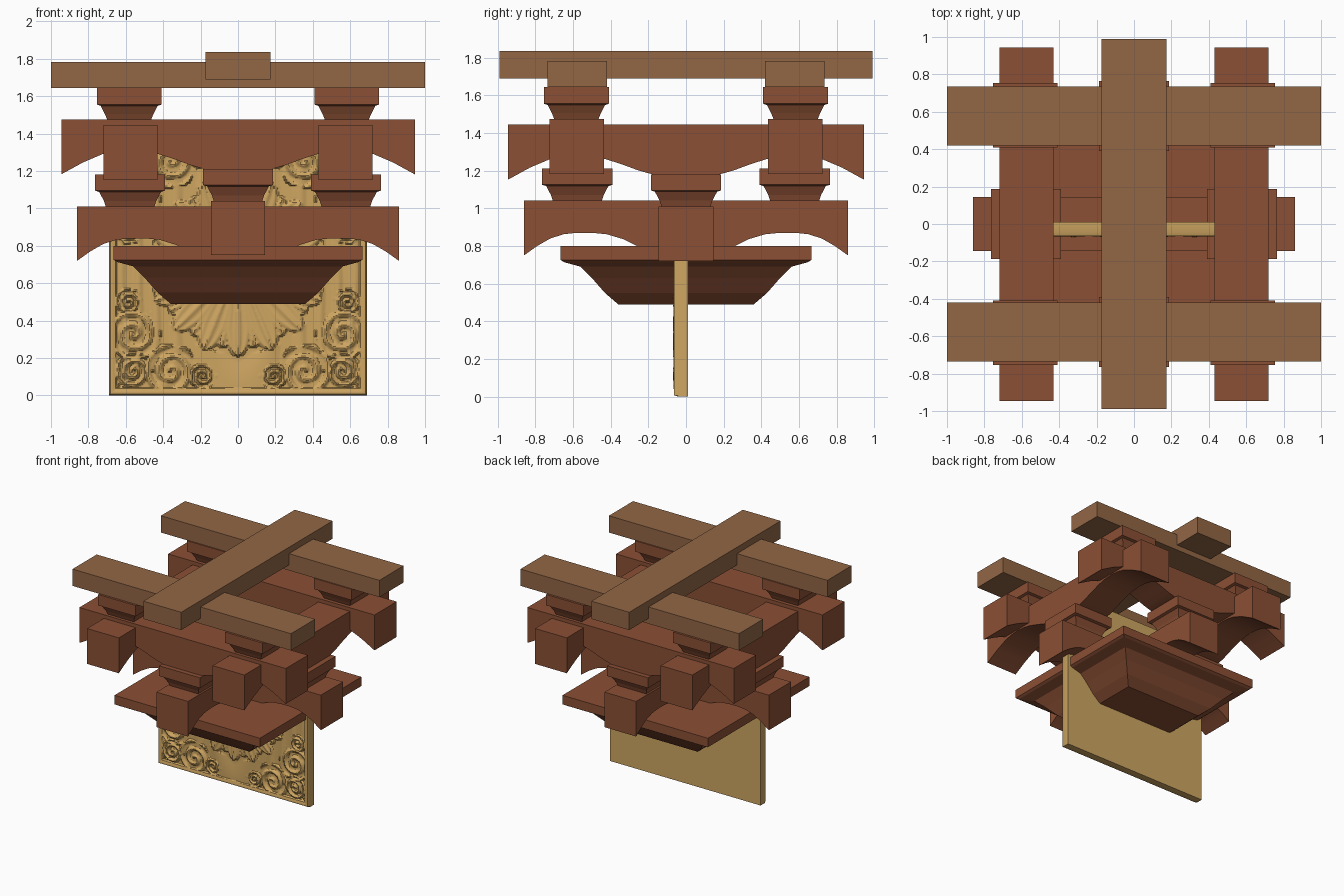
import bpy, bmesh, math
from mathutils import Vector

if "Cube" in bpy.data.objects:
    bpy.data.objects.remove(bpy.data.objects["Cube"])


def material(name, rgb):
    m = bpy.data.materials.new(name)
    m.diffuse_color = (*rgb, 1)
    m.use_nodes = True
    m.node_tree.nodes["Principled BSDF"].inputs["Base Color"].default_value = m.diffuse_color
    return m


RED = material("red_timber", (0.26, 0.08, 0.036))
PALE = material("pale_timber", (0.29, 0.135, 0.06))
GOLD = material("gilt_carving", (0.62, 0.38, 0.12))


def finish(name, bm, mat, smooth=False):
    bmesh.ops.recalc_face_normals(bm, faces=bm.faces)
    me = bpy.data.meshes.new(name)
    bm.to_mesh(me)
    bm.free()
    me.materials.append(mat)
    ob = bpy.data.objects.new(name, me)
    bpy.context.collection.objects.link(ob)
    if smooth:
        bpy.ops.object.select_all(action='DESELECT')
        ob.select_set(True)
        bpy.context.view_layer.objects.active = ob
        bpy.ops.object.shade_smooth_by_angle(angle=math.radians(30))
    return ob


def add_box(bm, lo, hi):
    vs = bmesh.ops.create_cube(bm, size=1)['verts']
    for v in vs:
        v.co = Vector([(lo[i] + hi[i]) / 2 + v.co[i] * (hi[i] - lo[i]) for i in range(3)])


def box(name, lo, hi, mat):
    bm = bmesh.new()
    add_box(bm, lo, hi)
    finish(name, bm, mat)


def square_block(name, x, y, z, profile):
    """Stack of square rings from (half width, height) pairs."""
    bm = bmesh.new()
    rings = [[bm.verts.new((x + sx * h, y + sy * h, z + dz))
              for sx, sy in ((-1, -1), (1, -1), (1, 1), (-1, 1))] for h, dz in profile]
    for a, b in zip(rings, rings[1:]):
        for i in range(4):
            j = (i + 1) % 4
            bm.faces.new((a[i], a[j], b[j], b[i]))
    bm.faces.new(rings[0][::-1])
    bm.faces.new(rings[-1])
    finish(name, bm, RED)


def bracket_arm(name, axis, offset, top, depths):
    """Scalloped beam; depths are (distance from middle, drop from top)."""
    bm = bmesh.new()
    end = depths[-1][0]
    outline = [(-end, top), (end, top)]
    outline += [(d, top - h) for d, h in reversed(depths)]
    outline += [(-d, top - h) for d, h in depths[1:]]

    def place(s, t, z):
        return (s, t, z) if axis == 'x' else (t, s, z)
    face = bm.faces.new([bm.verts.new(place(s, offset - 0.145, z)) for s, z in outline])
    out = bmesh.ops.extrude_face_region(bm, geom=[face])['geom']
    shift = Vector(place(0, 0.29, 0))
    for v in out:
        if isinstance(v, bmesh.types.BMVert):
            v.co += shift
    finish(name, bm, RED, True)


# large bearing block at the base
square_block("base_block", 0, 0, 0, [(0.36, 0.49), (0.43, 0.55), (0.50, 0.63), (0.56, 0.69),
                                     (0.645, 0.713), (0.665, 0.725), (0.665, 0.80)])

# crossed lower arms
LOWER = [(0, .29), (.16, .28), (.24, .25), (.33, .205), (.42, .178), (.5, .17), (.58, .17),
         (.65, .178), (.72, .2), (.79, .24), (.86, .29)]
bracket_arm("lower_arm_x", 'x', 0, 1.01, LOWER)
bracket_arm("lower_arm_y", 'y', 0, 1.04, LOWER)

# upper arms in pairs, and the bearing blocks at each tier
UPPER = [(0, .27), (.17, .267), (.25, .245), (.34, .212), (.43, .183), (.5, .168), (.58, .162),
         (.65, .168), (.72, .183), (.83, .23), (.945, .293)]
SMALL = [(.13, 0), (.14, .03), (.165, .078), (.187, .085), (.187, .17)]
CAP = [(.118, 0), (.13, .03), (.152, .073), (.172, .08), (.172, .17)]
for s, side in ((-1, "a"), (1, "b")):
    bracket_arm("upper_arm_x_" + side, 'x', s * 0.58, 1.475, UPPER)
    bracket_arm("upper_arm_y_" + side, 'y', s * 0.575, 1.445, UPPER)
    square_block("lower_bearing_x_" + side, s * 0.577, 0, 1.01, SMALL)
    square_block("lower_bearing_y_" + side, 0, s * 0.577, 1.04, SMALL)
    for t, end in ((-1, "left"), (1, "right")):
        square_block("upper_bearing_%s_%s" % (side, end), t * 0.582, s * 0.582, 1.475, CAP)
    # roof planks resting on the bearings
    box("roof_plank_" + side, (-1, s * 0.578 - 0.158, 1.643), (1, s * 0.578 + 0.158, 1.782), PALE)
box("cross_plank", (-0.173, -0.99, 1.688), (0.173, 0.99, 1.835), PALE)

# carved panel: relief height as a function of position
HALF = 0.69
SCROLLS = [(.36, .56, .13, 1), (.56, .36, .13, -1), (.56, .56, .09, 1),
           (.19, .585, .065, -1), (.585, .19, .065, 1)]


def relief(x, z):
    a, b = abs(x), abs(z)
    edge = HALF - max(a, b)
    if edge < 0.002:
        return 0.0
    if edge < 0.022:
        return 0.022 * min(1, 0.5 + edge / 0.016)
    if edge < 0.028:
        return 0.006
    if edge < 0.04:
        return 0.018
    h = 0.004
    r, ang = math.hypot(x, z), math.atan2(x, -z)
    # two layers of pointed petals around a central boss
    for count, phase, r0, r1, lift in ((16, 0.5, .1, .44, .012), (16, 0, .08, .48, .02)):
        if r0 < r < r1:
            t = (r - r0) / (r1 - r0)
            step = math.tau / count
            off = ((ang / step - phase + 0.5) % 1 - 0.5) * step * r
            width = 0.082 * min(1, 0.35 + t) * math.sqrt(max(0, 1 - t ** 5))
            q = abs(off) / max(width, 1e-4)
            if q < 1:
                ridge = 0.004 if q < 0.12 else 0.003 * math.cos(q * 9)
                h = max(h, 0.003 + lift * math.sqrt(1 - q * q) * (0.55 + 0.45 * t) + ridge)
    if r < 0.12:
        h = max(h, 0.03 * math.sqrt(1 - (r / 0.12) ** 2))
    # spiral leaf scrolls in the corners
    if r > 0.47:
        for cx, cz, rad, turn in SCROLLS:
            dx, dz = a - cx, b - cz
            d = math.hypot(dx, dz)
            th = math.atan2(dz, dx)
            lobe = rad * (1 + 0.14 * abs(math.sin(th * 3.5)))
            if d < lobe:
                wave = math.cos(turn * th + math.tau * 2.1 * d / rad)
                h = max(h, 0.013 + 0.012 * wave - 0.006 * (d / lobe) ** 4)
        # leafy filler between scrolls
        fan = math.atan2(b - 0.68, a - 0.68)
        h = max(h, 0.006 + 0.007 * math.sin(fan * 18 + r * 40))
    return min(h, 0.03)


N = 190
bm = bmesh.new()
grid = []
for j in range(N + 1):
    z = HALF * (2 * j / N - 1)
    grid.append([])
    for i in range(N + 1):
        x = HALF * (2 * i / N - 1)
        grid[-1].append(bm.verts.new((x, -0.043 - relief(x, z), z + HALF)))
for j in range(N):
    for i in range(N):
        bm.faces.new((grid[j][i], grid[j][i + 1], grid[j + 1][i + 1], grid[j + 1][i]))
# sides and back of the panel
rim = [e for e in bm.edges if e.is_boundary]
new = bmesh.ops.extrude_edge_only(bm, edges=rim)['geom']
for v in new:
    if isinstance(v, bmesh.types.BMVert):
        v.co.y = 0.01
bmesh.ops.holes_fill(bm, edges=[e for e in bm.edges if e.is_boundary], sides=0)
finish("carved_panel", bm, GOLD, True)
